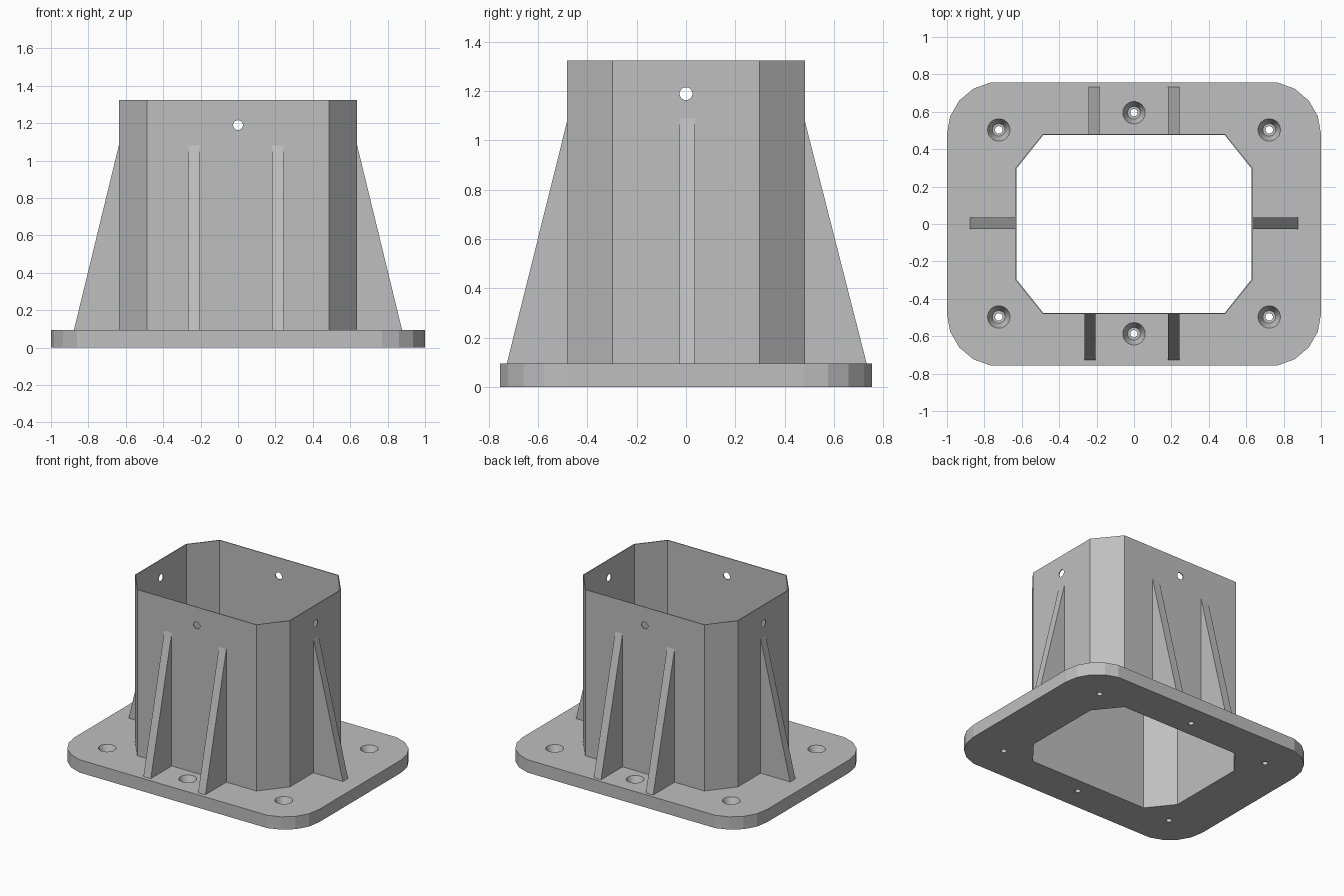
import bpy, bmesh
from math import cos, sin, pi, radians
from mathutils import Matrix, Vector

cube = bpy.data.objects.get("Cube")
if cube:
    bpy.data.objects.remove(cube, do_unlink=True)

grey = bpy.data.materials.new("plain_grey")
grey.use_nodes = True
colour = (0.52, 0.52, 0.52, 1)
grey.diffuse_color = colour
grey.node_tree.nodes["Principled BSDF"].inputs["Base Color"].default_value = colour

PLATE_TOP, TUBE_TOP = 0.095, 1.325
WALL_X, WALL_Y = 0.635, 0.482


def loft(name, rings):
    """Closed solid through a stack of matching rings of points."""
    bm = bmesh.new()
    loops = [[bm.verts.new(p) for p in ring] for ring in rings]
    n = len(loops[0])
    bm.faces.new(loops[0])
    bm.faces.new(loops[-1])
    for a, b in zip(loops, loops[1:]):
        for i in range(n):
            j = (i + 1) % n
            bm.faces.new((a[i], a[j], b[j], b[i]))
    bmesh.ops.recalc_face_normals(bm, faces=bm.faces)
    mesh = bpy.data.meshes.new(name)
    bm.to_mesh(mesh)
    bm.free()
    mesh.materials.append(grey)
    obj = bpy.data.objects.new(name, mesh)
    bpy.context.collection.objects.link(obj)
    return obj


def prism(name, outline, z0, z1):
    return loft(name, [[(x, y, z) for x, y in outline] for z in (z0, z1)])


def lathe(name, profile, matrix, sides=24):
    """Solid of revolution from (radius, height) pairs."""
    turns = [2 * pi * i / sides for i in range(sides)]
    return loft(name, [[matrix @ Vector((r * cos(t), r * sin(t), h)) for t in turns]
                       for r, h in profile])


def cut(obj, cutter):
    cutter.hide_render = True
    mod = obj.modifiers.new("cut", "BOOLEAN")
    mod.operation, mod.solver, mod.object = "DIFFERENCE", "EXACT", cutter
    bpy.context.view_layer.objects.active = obj
    bpy.ops.object.modifier_apply(modifier=mod.name)
    bpy.data.objects.remove(cutter, do_unlink=True)


def four_corners(quarter):
    """Mirror a first-quadrant outline round to a full loop."""
    back = quarter[::-1]
    return (quarter + [(-x, y) for x, y in back]
            + [(-x, -y) for x, y in quarter] + [(x, -y) for x, y in back])


def octagon(inset):
    return four_corners([(WALL_X - inset, 0.298 - inset * 0.45),
                         (0.487 - inset * 0.38, WALL_Y - inset)])


# Base plate with rounded corners and the tube opening
arc = [(0.72 + 0.28 * cos(radians(a)), 0.48 + 0.28 * sin(radians(a)))
       for a in range(0, 81, 20)]
plate = prism("base_plate", four_corners(arc), 0, PLATE_TOP)
cut(plate, prism("opening_cutter", octagon(0.006), -0.1, 0.2))

# Countersunk screw holes
screw_profile = [(0.02, -0.02), (0.02, 0.035), (0.034, 0.035),
                 (0.06, PLATE_TOP), (0.06, 0.12)]
spots = [(x, y) for x in (-0.723, 0.723) for y in (-0.497, 0.503)]
for x, y in spots + [(0, 0.595), (0, -0.587)]:
    cut(plate, lathe("screw_cutter", screw_profile, Matrix.Translation((x, y, 0))))

# Thin-walled eight-sided tube with a pin hole in each broad wall
tube = prism("tube_wall", octagon(0), PLATE_TOP, TUBE_TOP)
cut(tube, prism("bore_cutter", octagon(0.006), 0, 1.5))
for axis in ("X", "Y"):
    turn = Matrix.Translation((0, 0, 1.19)) @ Matrix.Rotation(
        pi / 2, 4, "Y" if axis == "X" else "X")
    cut(tube, lathe("pin_cutter", [(0.026, -1), (0.026, 1)], turn))


# Tapered ribs bracing the tube against the plate
def rib(name, direction, wall, reach, top, offset):
    out = Vector(direction)
    side = Vector((abs(out.y), abs(out.x), 0))
    profile = [(wall - 0.003, 0.09), (reach, 0.09), (reach, PLATE_TOP),
               (wall, top), (wall - 0.003, top)]
    loft(name, [[out * d + side * (offset + s) + Vector((0, 0, z)) for d, z in profile]
                for s in (-0.03, 0.03)])


rib("front_rib_right", (0, -1, 0), WALL_Y, 0.727, 1.08, -0.235)
rib("front_rib_left", (0, -1, 0), WALL_Y, 0.727, 1.08, 0.212)
rib("back_rib_right", (0, 1, 0), WALL_Y, 0.733, 1.08, -0.214)
rib("back_rib_left", (0, 1, 0), WALL_Y, 0.733, 1.08, 0.212)
rib("side_rib_left", (1, 0, 0), WALL_X, 0.877, 1.09, 0.004)
rib("side_rib_right", (-1, 0, 0), WALL_X, 0.877, 1.09, 0.004)
